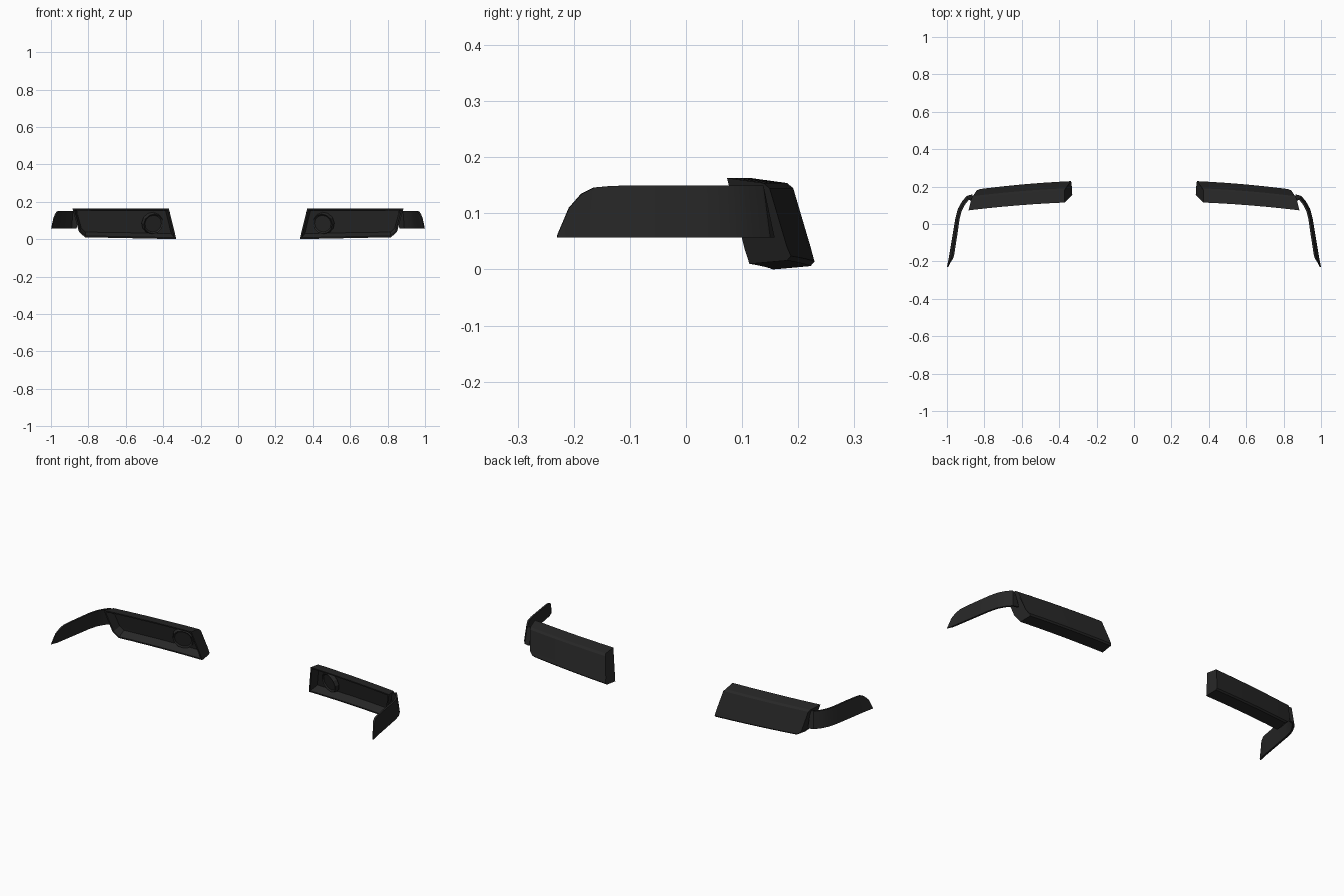
import bpy, bmesh
from mathutils import Vector, Matrix

if "Cube" in bpy.data.objects:
    bpy.data.objects.remove(bpy.data.objects["Cube"])

dark = bpy.data.materials.new("dark_plastic")
dark.diffuse_color = (0.02, 0.02, 0.02, 1)
dark.use_nodes = True
dark.node_tree.nodes["Principled BSDF"].inputs["Base Color"].default_value = dark.diffuse_color


def finish(name, bm):
    """Turn a bmesh into an object mirrored across x = 0."""
    bmesh.ops.recalc_face_normals(bm, faces=bm.faces)
    me = bpy.data.meshes.new(name)
    bm.to_mesh(me)
    bm.free()
    ob = bpy.data.objects.new(name, me)
    bpy.context.collection.objects.link(ob)
    me.materials.append(dark)
    m = ob.modifiers.new("Mirror", 'MIRROR')
    m.use_mirror_merge = False
    return ob


def loft(bm, rings):
    """Skin closed rings and cap both ends; returns one list of faces per span."""
    vs = [[bm.verts.new(p) for p in r] for r in rings]
    n = len(vs[0])
    spans = [[bm.faces.new((a[i], a[(i + 1) % n], b[(i + 1) % n], b[i]))
              for i in range(n)] for a, b in zip(vs, vs[1:])]
    bm.faces.new(vs[0])
    bm.faces.new(vs[-1])
    return spans


# Lamp housing: swept section, per point (y, z, inner x, outer x)
section = [(0.115, 0.163, 0.370, 0.885), (0.180, 0.154, 0.372, 0.868),
           (0.191, 0.145, 0.365, 0.862), (0.222, 0.040, 0.342, 0.840),
           (0.229, 0.014, 0.338, 0.822), (0.222, 0.006, 0.334, 0.812),
           (0.155, 0.000, 0.330, 0.818), (0.146, 0.038, 0.339, 0.850)]
rings = []
for k in range(7):
    u = k / 6
    sweep = -0.022 * u - 0.020 * u * u
    rings.append([(a + (b - a) * u, y + sweep, z + (0.010 * u if z < 0.02 else 0))
                  for y, z, a, b in section])
bm = bmesh.new()
spans = loft(bm, rings)
bmesh.ops.recalc_face_normals(bm, faces=bm.faces)
front = [f for s in spans for f in s[6:8]]
# thin rim, then the recessed bowl
bmesh.ops.inset_region(bm, faces=front, thickness=0.008, use_even_offset=True)
bmesh.ops.inset_region(bm, faces=front, thickness=0.012, depth=-0.045, use_even_offset=True)
finish("lamp_housing", bm)

# Round lamp lens sitting on the recess floor
bm = bmesh.new()
axis = Vector((-0.05, -0.163, -0.04)).normalized()
rot = axis.to_track_quat('Z', 'Y').to_matrix().to_4x4()
mat = Matrix.Translation((0.455, 0.166, 0.084)) @ rot
bmesh.ops.create_cone(bm, cap_ends=True, segments=12, radius1=0.060,
                      radius2=0.054, depth=0.022, matrix=mat)
top = max(bm.faces, key=lambda f: (f.normal.dot(axis), len(f.verts)))
bmesh.ops.inset_region(bm, faces=[top], thickness=0.008, depth=-0.006)
finish("lamp_lens", bm)

# Side trim blade wrapping round the corner:
# (bottom x, bottom y, top x, top y, top z) on the outer skin
path = [(0.865, 0.158, 0.860, 0.125, 0.150), (0.895, 0.150, 0.888, 0.138, 0.150),
        (0.920, 0.120, 0.910, 0.112, 0.150), (0.942, 0.080, 0.930, 0.075, 0.150),
        (0.955, 0.030, 0.942, 0.030, 0.150), (0.970, -0.060, 0.955, -0.060, 0.150),
        (0.985, -0.150, 0.966, -0.130, 0.149), (0.990, -0.180, 0.971, -0.163, 0.146),
        (0.994, -0.200, 0.978, -0.185, 0.135), (0.998, -0.218, 0.988, -0.208, 0.110),
        (1.000, -0.229, 0.998, -0.2285, 0.062)]
rings = []
for i, (bx, by, tx, ty, tz) in enumerate(path):
    a, b = path[max(i - 1, 0)], path[min(i + 1, len(path) - 1)]
    t = Vector((b[0] - a[0], b[1] - a[1], 0)).normalized()
    inward = Vector((t.y, -t.x, 0)) * (0.010 if i < 9 else 0.005)
    bot, up = Vector((bx, by, 0.057)), Vector((tx, ty, tz))
    rings.append([bot, up, up + inward, bot + inward])
bm = bmesh.new()
loft(bm, rings)
trim = finish("side_trim", bm)

# Smooth the curved blade while keeping its edges sharp
bpy.context.view_layer.objects.active = trim
trim.select_set(True)
bpy.ops.object.shade_smooth_by_angle(angle=0.6)
